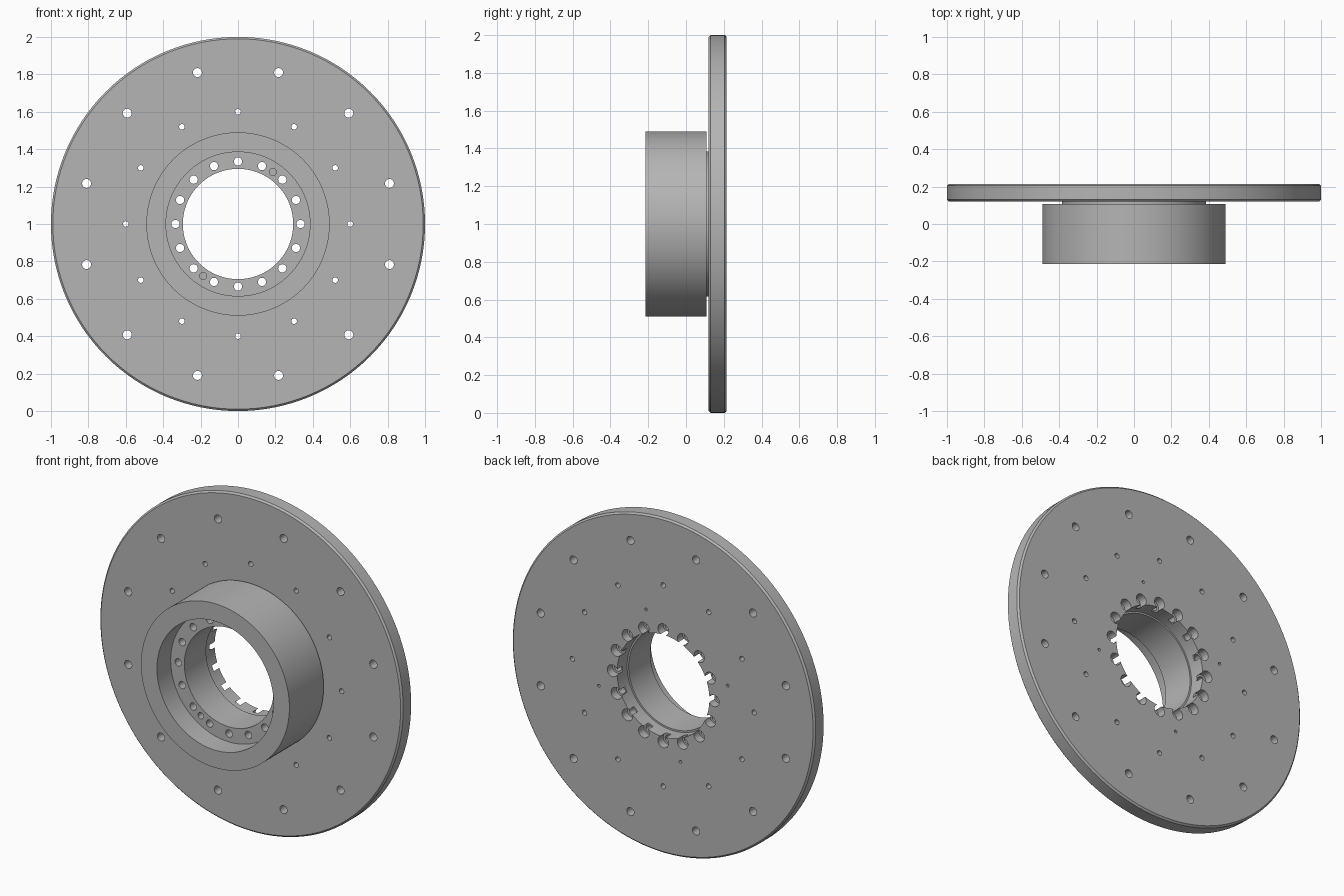
import bpy
import bmesh
from math import cos, sin, radians, tau
from mathutils import Matrix

if "Cube" in bpy.data.objects:
    bpy.data.objects.remove(bpy.data.objects["Cube"], do_unlink=True)

steel = bpy.data.materials.new("machined grey")
steel.use_nodes = True
grey = (0.46, 0.46, 0.46, 1)
steel.diffuse_color = grey
steel.node_tree.nodes["Principled BSDF"].inputs["Base Color"].default_value = grey

CENTRE_Z = 1.0
FRONT, FLOOR, HUB_BACK, DISC_FRONT, BACK = -0.215, -0.085, 0.108, 0.12, 0.215


def lathe(bm, profile, steps, closed, x=0.0, z=0.0):
    """Revolve (radius, y) points around an axis parallel to y."""
    part = bmesh.new()
    verts = [part.verts.new((r, y, 0)) for r, y in profile]
    edges = [part.edges.new(pair) for pair in zip(verts, verts[1:])]
    if closed:
        edges.append(part.edges.new((verts[-1], verts[0])))
    bmesh.ops.spin(part, geom=verts + edges, cent=(0, 0, 0), axis=(0, 1, 0),
                   angle=tau, steps=steps, use_merge=False)
    bmesh.ops.remove_doubles(part, verts=part.verts[:], dist=1e-5)
    bmesh.ops.recalc_face_normals(part, faces=part.faces[:])
    part.transform(Matrix.Translation((x, 0, z + CENTRE_Z)))
    temp = bpy.data.meshes.new("temp")
    part.to_mesh(temp)
    part.free()
    bm.from_mesh(temp)
    bpy.data.meshes.remove(temp)


def make_object(name, bm):
    mesh = bpy.data.meshes.new(name)
    bm.to_mesh(mesh)
    bm.free()
    mesh.materials.append(steel)
    obj = bpy.data.objects.new(name, mesh)
    bpy.context.collection.objects.link(obj)
    return obj


def turned_part(name, profile):
    bm = bmesh.new()
    lathe(bm, profile, 128, True)
    return make_object(name, bm)


def drill(bm, circle, angles, profile, steps=20):
    """Place one drill shape at each angle on a bolt circle."""
    solid = [(0, profile[0][1])] + profile + [(0, profile[-1][1])]
    for a in map(radians, angles):
        lathe(bm, solid, steps, False, circle * cos(a), circle * sin(a))


def cut(target, bm):
    cutter = make_object("hole_cutter", bm)
    cutter.hide_render = True
    mod = target.modifiers.new("holes", 'BOOLEAN')
    mod.operation = 'DIFFERENCE'
    mod.solver = 'EXACT'
    mod.object = cutter
    bpy.context.view_layer.objects.active = target
    bpy.ops.object.modifier_apply(modifier=mod.name)
    bpy.data.objects.remove(cutter, do_unlink=True)


def drill_bolt_holes(bm):
    # Through bolts with a wide counterbore on the back
    drill(bm, 0.335, [22.5 * i for i in range(16)],
          [(0.022, -0.15), (0.022, 0.165), (0.035, 0.165), (0.035, 0.3)])


# Large flat disc with chamfered rim
c = 0.01
disc = turned_part("disc", [
    (0.305, DISC_FRONT), (1 - c, DISC_FRONT), (1, DISC_FRONT + c),
    (1, BACK - c), (1 - c, BACK), (0.305, BACK)])
bm = bmesh.new()
drill_bolt_holes(bm)
drill(bm, 0.838, range(15, 360, 30), [(0.024, 0), (0.024, 0.3)])
drill(bm, 0.6, range(0, 360, 30), [(0.015, 0), (0.015, 0.3)], 16)
drill(bm, 0.44, [75, 165, 255, 345], [(0.009, 0.15), (0.009, 0.3)], 12)
cut(disc, bm)

# Hub with a recessed front, an inner flange and a locating boss behind
hub = turned_part("hub", [
    (0.295, FLOOR), (0.385, FLOOR), (0.385, FRONT), (0.49, FRONT),
    (0.49, HUB_BACK), (0.385, HUB_BACK), (0.385, DISC_FRONT),
    (0.295, DISC_FRONT)])
bm = bmesh.new()
drill_bolt_holes(bm)
drill(bm, 0.335, [56.25, 236.25], [(0.019, -0.15), (0.019, 0.03)])
cut(hub, bm)

# Smooth round walls, crisp machined edges
bpy.ops.object.select_all(action='DESELECT')
for obj in (disc, hub):
    obj.select_set(True)
bpy.context.view_layer.objects.active = disc
bpy.ops.object.shade_smooth_by_angle(angle=radians(30))
